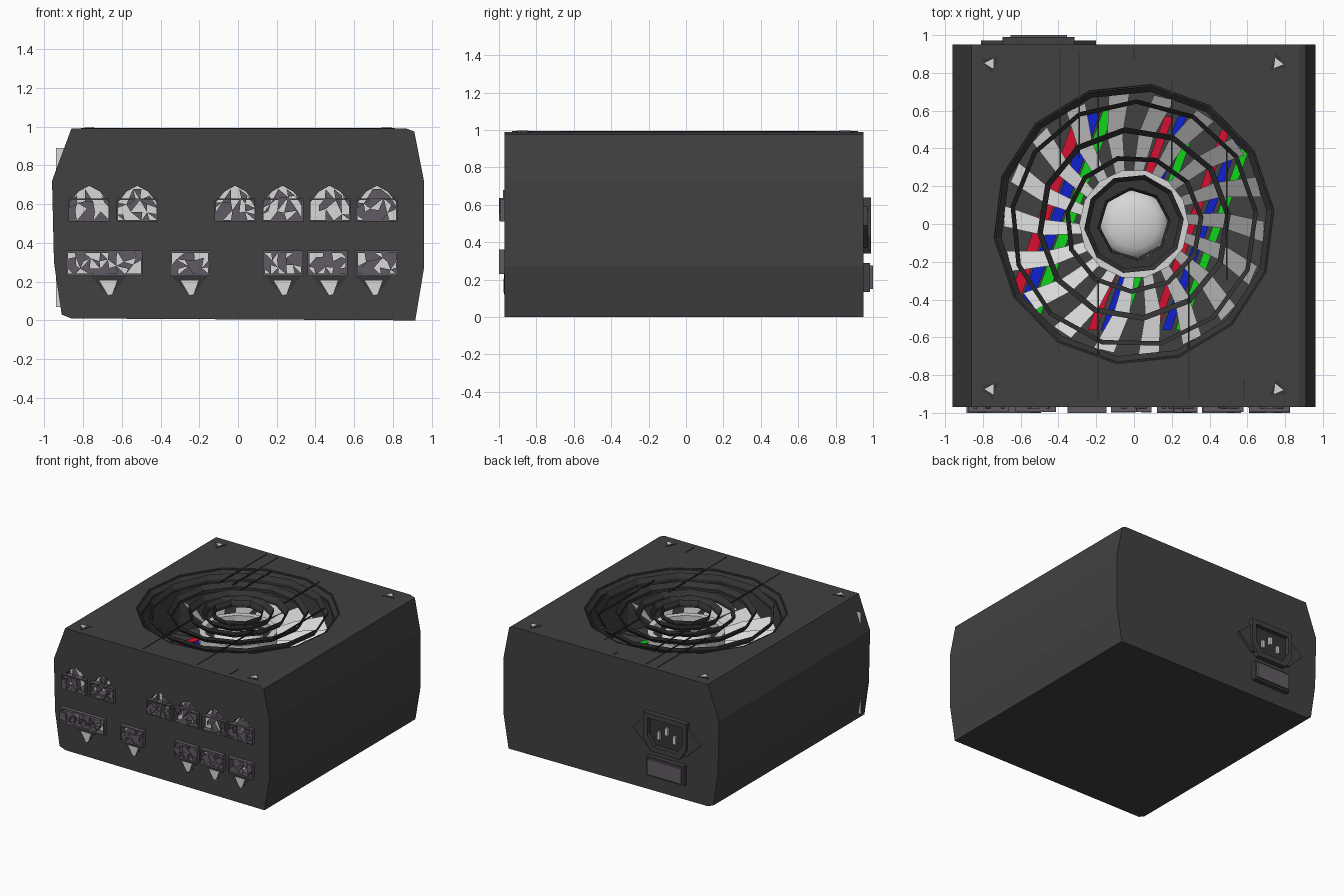
import bpy, bmesh, math, random
from mathutils import Vector

random.seed(4)
cube = bpy.data.objects.get("Cube")
if cube:
    bpy.data.objects.remove(cube)


def material(name, rgb):
    m = bpy.data.materials.new(name)
    m.use_nodes = True
    m.diffuse_color = (*rgb, 1)
    bsdf = m.node_tree.nodes["Principled BSDF"]
    bsdf.inputs["Base Color"].default_value = (*rgb, 1)
    bsdf.inputs["Roughness"].default_value = 0.7
    return m


CASE = material("charcoal case", (0.052, 0.052, 0.052))
DARK = material("dark grille", (0.035, 0.035, 0.035))
PLUM = material("plum grey plastic", (0.12, 0.105, 0.125))
LIGHT = material("light grey", (0.68, 0.68, 0.68))
RED = material("red wire", (0.68, 0.005, 0.03))
BLUE = material("blue wire", (0.005, 0.015, 0.64))
GREEN = material("green wire", (0.005, 0.66, 0.01))


def finish(name, bm, mat):
    bmesh.ops.recalc_face_normals(bm, faces=bm.faces)
    mesh = bpy.data.meshes.new(name)
    bm.to_mesh(mesh)
    bm.free()
    mesh.materials.append(mat)
    obj = bpy.data.objects.new(name, mesh)
    bpy.context.collection.objects.link(obj)
    return obj


def place(axis, u, v, h):
    return Vector((u, h, v)) if axis == "y" else Vector((u, v, h))


def add_prism(bm, pts, lo, hi, axis):
    a, b = [[bm.verts.new(place(axis, u, v, h)) for u, v in pts] for h in (lo, hi)]
    bm.faces.new(a)
    bm.faces.new(b)
    for i in range(len(pts)):
        j = (i + 1) % len(pts)
        bm.faces.new((a[i], a[j], b[j], b[i]))


def prism(name, pts, lo, hi, mat, axis="z"):
    """Extrude a 2D outline along an axis."""
    bm = bmesh.new()
    add_prism(bm, pts, lo, hi, axis)
    return finish(name, bm, mat)


def frame(name, outer, inner, lo, hi, mat, axis="z", sink=0.0):
    """Extrude the band between two outlines; sink lowers the inner one."""
    bm = bmesh.new()
    loops = [[bm.verts.new(place(axis, u, v, h)) for u, v in pts]
             for pts, h in ((outer, lo), (outer, hi), (inner, hi - sink), (inner, lo - sink))]
    for k in range(4):
        a, b = loops[k], loops[(k + 1) % 4]
        for i in range(len(a)):
            j = (i + 1) % len(a)
            bm.faces.new((a[i], a[j], b[j], b[i]))
    return finish(name, bm, mat)


def rect(x0, x1, y0, y1):
    return [(x0, y0), (x1, y0), (x1, y1), (x0, y1)]


def ngon(r, n, turn=0.0, cx=0.0, cy=0.0):
    return [(cx + r * math.cos(turn + math.tau * i / n),
             cy + r * math.sin(turn + math.tau * i / n)) for i in range(n)]


def shard_field(x0, x1, z0, z1, hump):
    """Broken-up plum shards filling a socket recess."""
    cols, rows = round((x1 - x0) / 0.042), 3
    grid = []
    for r in range(rows + 1):
        line = []
        for c in range(cols + 1):
            u, v = c / cols, r / rows
            top = z1 + hump * (1 - abs(2 * u - 1))
            jit = 0 if r in (0, rows) or c in (0, cols) else 0.014
            line.append((x0 + u * (x1 - x0) + random.uniform(-jit, jit),
                         z0 + v * (top - z0) + random.uniform(-jit, jit)))
        grid.append(line)
    bm = bmesh.new()
    for r in range(rows):
        for c in range(cols):
            a, b = grid[r][c], grid[r][c + 1]
            d, e = grid[r + 1][c], grid[r + 1][c + 1]
            for tri in ((a, b, e), (a, e, d)) if (r + c) % 2 else ((a, b, d), (b, e, d)):
                if random.random() < 0.6:
                    low = hump and r == rows - 1
                    add_prism(bm, tri, -0.978 if low else random.uniform(-1, -0.99), -0.94, "y")
    finish("socket_shards", bm, PLUM)


recesses = []

# Upper row of cable sockets, with peaked tops
for x in (-0.768, -0.52, -0.015, 0.23, 0.473, 0.717):
    w = 0.107
    outline = [(x - w, 0.515), (x + w, 0.515), (x + w, 0.6), (x + 0.055, 0.665),
               (x, 0.695), (x - 0.055, 0.665), (x - w, 0.6)]
    recesses.append(outline)
    prism("upper_socket_floor", outline, -0.945, -0.93, LIGHT, "y")
    shard_field(x - w, x + w, 0.515, 0.61, 0.085)
    frame("upper_socket_rim", rect(x - w, x + w, 0.51, 0.63),
          rect(x - w + 0.008, x + w - 0.008, 0.518, 0.622), -0.995, -0.95, PLUM, "y")

# Lower row of cable sockets, with hanging latches
for x, w, lx in ((-0.69, 0.198, -0.67), (-0.248, 0.103, -0.25), (0.232, 0.103, 0.23),
                 (0.463, 0.103, 0.47), (0.717, 0.108, 0.7)):
    outline = rect(x - w, x + w, 0.23, 0.36)
    recesses.append(outline)
    prism("lower_socket_floor", outline, -0.945, -0.93, LIGHT, "y")
    shard_field(x - w, x + w, 0.235, 0.355, 0)
    frame("lower_socket_rim", outline,
          rect(x - w + 0.01, x + w - 0.01, 0.242, 0.348), -1, -0.95, PLUM, "y")
    prism("latch_shadow", [(lx - 0.095, 0.23), (lx + 0.095, 0.23), (lx + 0.01, 0.12)],
          -0.974, -0.96, DARK, "y")
    prism("latch", [(lx - 0.045, 0.205), (lx + 0.045, 0.205), (lx + 0.02, 0.135), (lx, 0.13)],
          -0.977, -0.96, LIGHT, "y")

# Case with a round fan well and socket recesses
case = prism("case", [(-0.86, 0.99), (0.87, 0.99), (0.91, 0.975), (0.96, 0.72), (0.96, 0.27),
                      (0.915, 0), (-0.86, 0.01), (-0.91, 0.03),
                      (-0.95, 0.3), (-0.96, 0.72)], -0.97, 0.95, CASE, "y")
bm = bmesh.new()
add_prism(bm, ngon(0.735, 14, 0.1), 0.55, 1.2, "z")
for outline in recesses:
    add_prism(bm, outline, -1.1, -0.94, "y")
cutter = finish("case_cutter", bm, CASE)
cutter.hide_render = True
cutter.hide_viewport = True
cut = case.modifiers.new("well and recesses", "BOOLEAN")
cut.object = cutter
cut.operation = "DIFFERENCE"
cut.solver = "EXACT"

# Three bundles of coloured wires at the bottom of the well
for c, y0, y1, w in ((-0.42, -0.48, 0.6, 0.03), (0.05, -0.56, 0.57, 0.023),
                     (0.375, -0.56, 0.5, 0.023)):
    for k, (label, mat) in enumerate((("red", RED), ("blue", BLUE), ("green", GREEN))):
        x = c + 0.07 * (k - 1)
        a, b = x + 0.36 * y0, x + 0.36 * y1
        prism(label + "_wire", [(a - w, y0), (a + w, y0), (b + w, y1), (b - w, y1)],
              0.56, 0.6, mat)

# Fan blades
bm = bmesh.new()
count = 18
for i in range(count):
    t = math.tau * i / count
    stations = []
    for r, sweep, width in ((0.27, 0, 0.19), (0.48, -0.05, 0.175), (0.69, -0.14, 0.16)):
        stations.append([bm.verts.new((r * math.cos(t + sweep + d), r * math.sin(t + sweep + d), z))
                         for d, z in ((0, 0.73), (width, 0.73 + 0.11 * r))])
    for (a, b), (c, d) in zip(stations, stations[1:]):
        bm.faces.new((a, c, d, b))
finish("fan_blades", bm, LIGHT)

# Fan hub: light collar, dark ring and domed cap
prism("hub_base", ngon(0.25, 14), 0.6, 0.78, DARK)
frame("hub_collar", ngon(0.29, 14), ngon(0.245, 14), 0.74, 0.84, LIGHT)
bm = bmesh.new()
bmesh.ops.create_uvsphere(bm, u_segments=16, v_segments=8, radius=0.185)
for v in bm.verts:
    v.co.z = 0.78 + max(v.co.z, 0) * 0.4
dome = finish("hub_cap", bm, LIGHT)
for p in dome.data.polygons:
    p.use_smooth = True

# Concentric guard rings, each dished towards the hub
for r, w, n, sink in ((0.745, 0.04, 14, 0.04), (0.66, 0.024, 13, 0.035), (0.515, 0.03, 12, 0.035),
                      (0.37, 0.025, 11, 0.035), (0.265, 0.025, 10, 0.035),
                      (0.195, 0.015, 8, 0.03)):
    frame("guard_ring", ngon(r, n, 0.1), ngon(r - w, n, 0.1), 0.97, 0.993, DARK, sink=sink)

# Thin guard wires running along the lid
for x, y0, y1 in ((-0.39, 0.3, 0.92), (-0.29, 0.35, 0.92), (-0.19, 0.3, 0.7), (0.2, 0.3, 0.75),
                  (-0.19, -0.93, -0.3), (0.29, -0.93, -0.2), (0.49, -0.3, 0.4),
                  (0.58, -0.93, -0.82), (0, 0.87, 0.92)):
    prism("guard_wire", rect(x - 0.004, x + 0.004, y0, y1), 0.985, 0.994, DARK)

# Lid screws
for x in (-0.76, 0.76):
    for y in (-0.875, 0.85):
        turn = math.radians(-80 if x < 0 else 95)
        prism("screw_recess", ngon(0.055, 3, turn, x, y), 0.98, 0.993, DARK)
        prism("screw_head", ngon(0.032, 3, turn + 0.3, x, y), 0.98, 0.997, LIGHT)

# Thin liner peeking past the bevels of the case
prism("liner_plate", rect(-0.94, -0.6, 0.07, 0.89), -0.886, -0.883, LIGHT, "y")

# Mains inlet on the back
cx = -0.505
opening = [(cx - 0.1, 0.38), (cx + 0.1, 0.38), (cx + 0.155, 0.46), (cx + 0.155, 0.6),
           (cx - 0.155, 0.6), (cx - 0.155, 0.46)]
frame("inlet_flange", [(cx - 0.18, 0.37), (cx + 0.18, 0.37), (cx + 0.305, 0.49),
                       (cx + 0.18, 0.6), (cx - 0.18, 0.6), (cx - 0.305, 0.49)],
      opening, 0.94, 0.972, CASE, "y")
frame("inlet_frame",
      [(cx - 0.13, 0.34), (cx + 0.13, 0.34), (cx + 0.19, 0.43), (cx + 0.19, 0.64),
       (cx - 0.19, 0.64), (cx - 0.19, 0.43)], opening, 0.95, 0.99, CASE, "y")
prism("inlet_floor", opening, 0.945, 0.956, DARK, "y")
for dx, z in ((-0.07, 0.47), (0, 0.52), (0.07, 0.47)):
    prism("inlet_pin", rect(cx + dx - 0.012, cx + dx + 0.012, z - 0.03, z + 0.03),
          0.95, 0.975, LIGHT, "y")

# Rocker switch
frame("switch_frame", rect(cx - 0.165, cx + 0.165, 0.135, 0.29),
      rect(cx - 0.15, cx + 0.15, 0.15, 0.275), 0.94, 0.985, CASE, "y")
prism("switch_rocker", rect(cx - 0.15, cx + 0.15, 0.15, 0.275), 0.94, 1.0, PLUM, "y")
